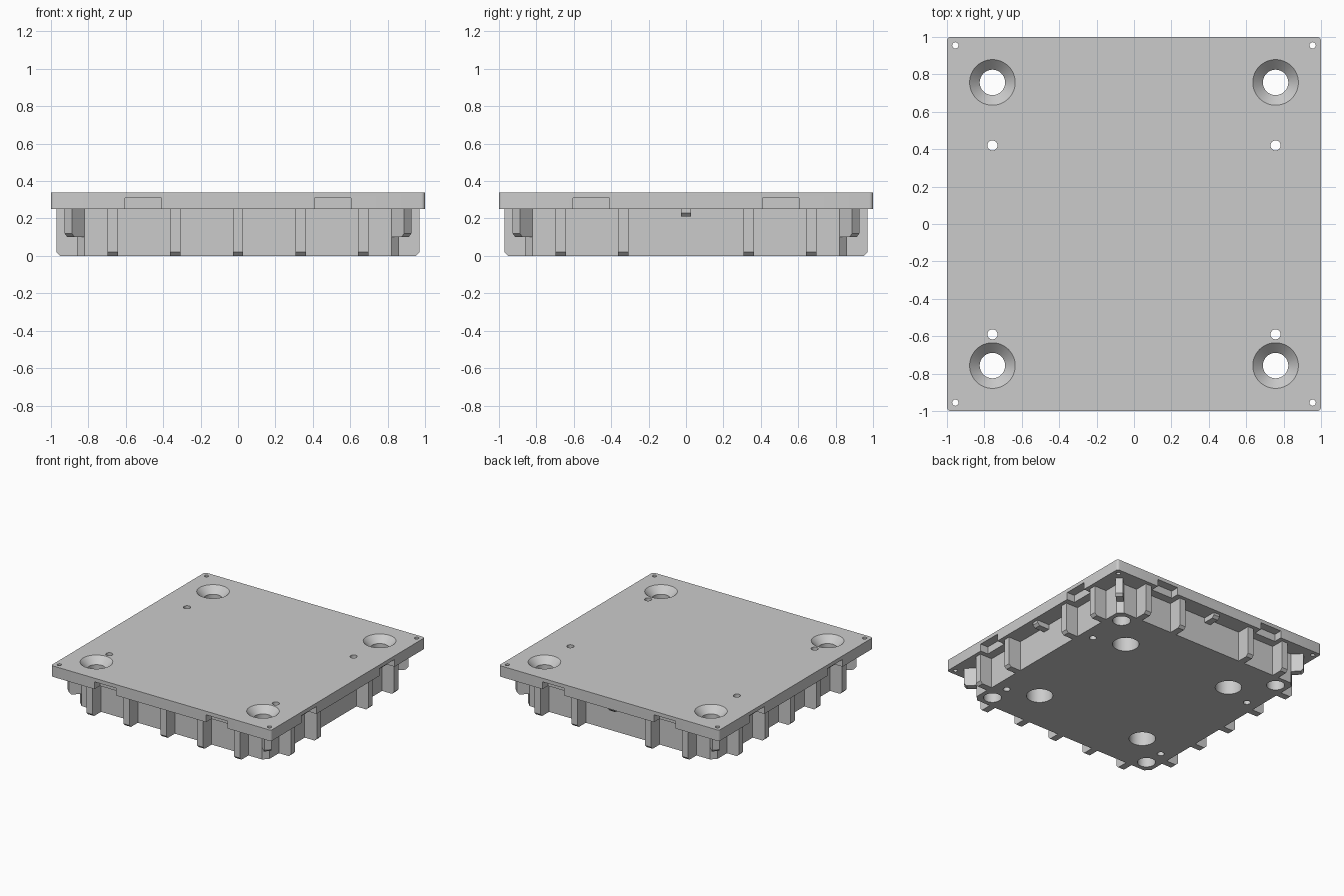
import bpy, bmesh, math
from mathutils import Matrix, Vector

cube = bpy.data.objects.get("Cube")
if cube:
    bpy.data.objects.remove(cube, do_unlink=True)

TOP, SEAM = 0.34, 0.25        # plate top, plate underside
WALL, REACH = 0.86, 0.97      # core wall, rib tip
RIB_WIDTH, CHAMFER = 0.055, 0.02

grey = bpy.data.materials.new("plain_grey")
grey.use_nodes = True
colour = (0.6, 0.6, 0.6, 1)
grey.diffuse_color = colour
grey.node_tree.nodes["Principled BSDF"].inputs["Base Color"].default_value = colour


def finish(name, bm):
    bmesh.ops.recalc_face_normals(bm, faces=bm.faces)
    mesh = bpy.data.meshes.new(name)
    bm.to_mesh(mesh)
    bm.free()
    mesh.materials.append(grey)
    ob = bpy.data.objects.new(name, mesh)
    bpy.context.collection.objects.link(ob)
    return ob


def prism(bm, points, direction):
    """Extrude a closed outline along a direction."""
    face = bm.faces.new([bm.verts.new(p) for p in points])
    moved = bmesh.ops.extrude_face_region(bm, geom=[face])["geom"]
    bmesh.ops.translate(bm, vec=direction,
                        verts=[g for g in moved if isinstance(g, bmesh.types.BMVert)])


def drill(bm, x, y, r_low, r_high, z_low, z_high, sides=48):
    bmesh.ops.create_cone(bm, cap_ends=True, segments=sides, radius1=r_low, radius2=r_high,
                          depth=z_high - z_low,
                          matrix=Matrix.Translation((x, y, (z_low + z_high) / 2)))


def cut(ob, name, build):
    """Subtract the shapes made by build from an object."""
    bm = bmesh.new()
    build(bm)
    cutter = finish(name, bm)
    cutter.hide_render = True
    mod = ob.modifiers.new(name, 'BOOLEAN')
    mod.operation, mod.solver, mod.object = 'DIFFERENCE', 'EXACT', cutter
    graph = bpy.context.evaluated_depsgraph_get()
    mesh = bpy.data.meshes.new_from_object(ob.evaluated_get(graph))
    ob.modifiers.clear()
    ob.data = mesh
    bpy.data.objects.remove(cutter, do_unlink=True)


def corners(d):
    return [(sx * d, sy * d) for sx in (-1, 1) for sy in (-1, 1)]


# Square top plate with small rounded corners
bm = bmesh.new()
outline, r = [], 0.02
for q in range(4):
    mid = math.radians(45 + 90 * q)
    cx, cy = math.copysign(1 - r, math.cos(mid)), math.copysign(1 - r, math.sin(mid))
    for i in range(5):
        a = math.radians(90 * q + 22.5 * i)
        outline.append((cx + r * math.cos(a), cy + r * math.sin(a), SEAM))
prism(bm, outline, (0, 0, TOP - SEAM))
plate = finish("top_plate", bm)

# Core block with clipped corners
bm = bmesh.new()
clip = WALL - 0.04
outline = []
for q in range(4):
    turn = Matrix.Rotation(math.radians(90 * q), 3, 'Z')
    outline += [turn @ Vector((WALL, clip, 0)), turn @ Vector((clip, WALL, 0))]
prism(bm, outline, (0, 0, SEAM))
core = finish("core_block", bm)


# Holes through both parts, made as separate passes
def screw_and_pin_holes(bm):
    for x, y in corners(0.757):
        drill(bm, x, y, 0.068, 0.068, -0.1, 0.5)
    for x in (-0.757, 0.757):
        for y in (0.42, -0.59):
            drill(bm, x, y, 0.027, 0.027, -0.1, 0.5, 24)


def countersinks(bm):
    for x, y in corners(0.757):
        drill(bm, x, y, 0.062, 0.128, TOP - 0.06, TOP + 0.006)


def corner_holes(bm):
    for x, y in corners(0.955):
        drill(bm, x, y, 0.017, 0.017, 0.1, 0.5, 20)


def blind_sockets(bm):
    for x, y in corners(0.505):
        drill(bm, x, y, 0.1, 0.1, -0.1, 0.15)


# Shallow pry notches in the lower edge of the plate
def edge_notches(bm):
    for q in range(4):
        turn = Matrix.Rotation(math.radians(90 * q), 4, 'Z')
        for y in (-0.507, 0.507):
            place = Matrix.Translation((1.0, y, SEAM)) @ Matrix.Diagonal((0.14, 0.195, 0.12, 1))
            bmesh.ops.create_cube(bm, size=1, matrix=turn @ place)


cut(plate, "screw_and_pin_cutter", screw_and_pin_holes)
cut(plate, "countersink_cutter", countersinks)
cut(plate, "corner_hole_cutter", corner_holes)
cut(plate, "notch_cutter", edge_notches)
cut(core, "screw_and_pin_cutter", screw_and_pin_holes)
cut(core, "socket_cutter", blind_sockets)


# Ribs with a chamfered lower tip
def rib(bm, angle, offset, start, tip, low):
    turn = Matrix.Rotation(math.radians(angle), 3, 'Z')
    profile = [(start, low), (tip - CHAMFER, low), (tip, low + CHAMFER),
               (tip, SEAM), (start, SEAM)]
    points = [turn @ Vector((x, offset - RIB_WIDTH / 2, z)) for x, z in profile]
    prism(bm, points, turn @ Vector((0, RIB_WIDTH, 0)))


bm = bmesh.new()
for angle in (0, 90, 180, 270):
    for step in range(-2, 3):
        short = step == 0 and angle in (0, 90)
        rib(bm, angle, step * 0.335, WALL, REACH, 0.21 if short else 0)
finish("side_ribs", bm)

bm = bmesh.new()
for angle in (45, 135, 225, 315):
    rib(bm, angle, 0, 1.188, 1.283, 0.1)
finish("corner_ribs", bm)

# Smooth hole walls, sharp edges elsewhere
for ob in (plate, core):
    bpy.ops.object.select_all(action='DESELECT')
    ob.select_set(True)
    bpy.context.view_layer.objects.active = ob
    bpy.ops.object.shade_smooth_by_angle(angle=math.radians(30))
